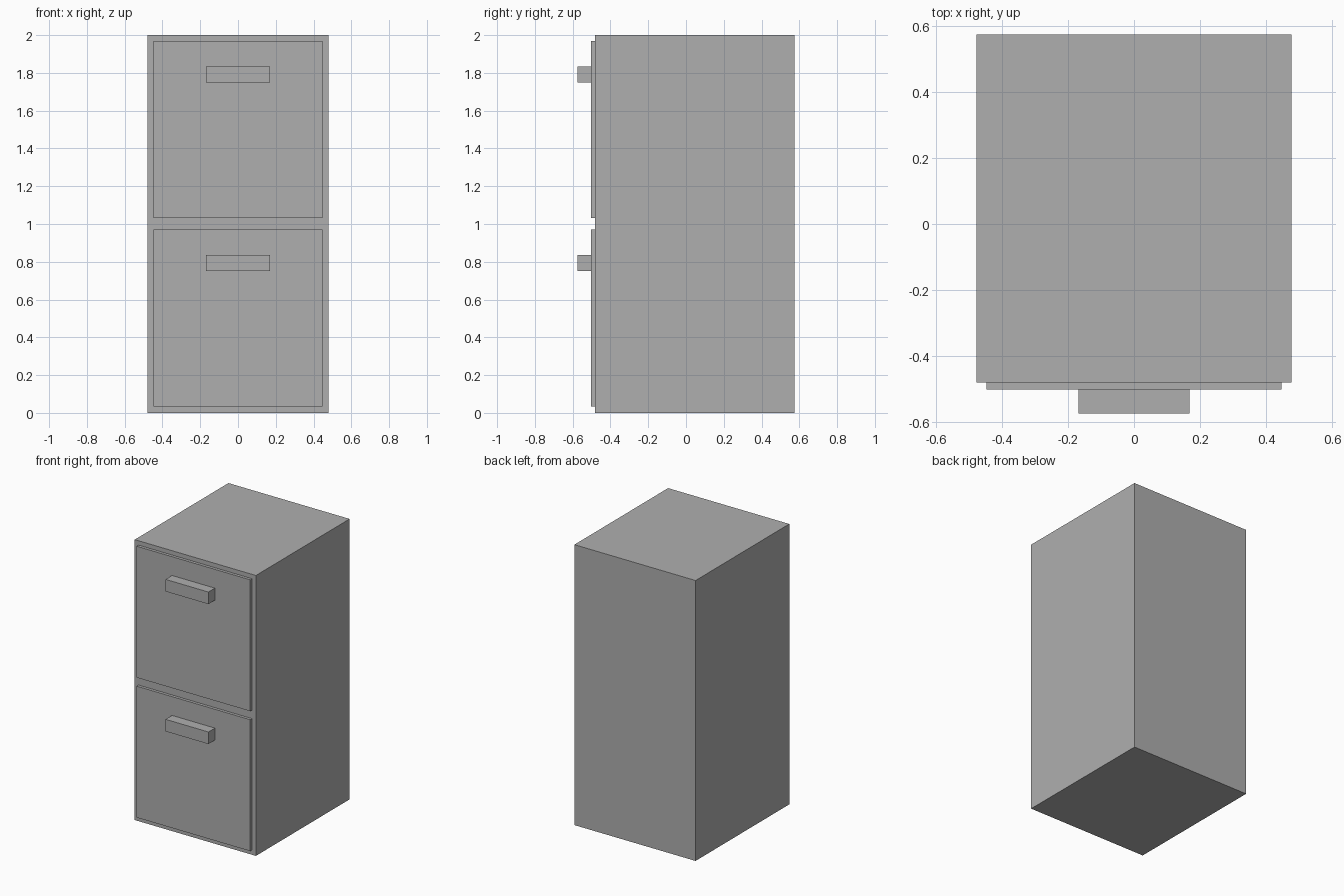
import bpy

if "Cube" in bpy.data.objects:
    bpy.data.objects.remove(bpy.data.objects["Cube"])

# Dark grey paint shared by all parts
paint = bpy.data.materials.new("grey_paint")
paint.diffuse_color = (0.43, 0.43, 0.43, 1)
paint.use_nodes = True
paint.node_tree.nodes["Principled BSDF"].inputs["Base Color"].default_value = paint.diffuse_color


def box(name, x, y, z):
    """Box spanning the given (min, max) ranges, with scale applied to the mesh."""
    bpy.ops.mesh.primitive_cube_add(size=1)
    obj = bpy.context.object
    obj.name = name
    for v in obj.data.vertices:
        for i, (lo, hi) in enumerate((x, y, z)):
            v.co[i] = lo if v.co[i] < 0 else hi
    obj.data.materials.append(paint)
    return obj


# Cabinet body
box("cabinet_body", (-0.478, 0.478), (-0.481, 0.575), (0, 2))

# Two drawers, each a raised front panel with a block handle
for label, base in (("lower", 0.0), ("upper", 0.998)):
    box(f"{label}_drawer_front", (-0.448, 0.448), (-0.502, -0.481),
        (base + 0.034, base + 0.971))
    box(f"{label}_drawer_handle", (-0.169, 0.169), (-0.575, -0.502),
        (base + 0.751, base + 0.837))
